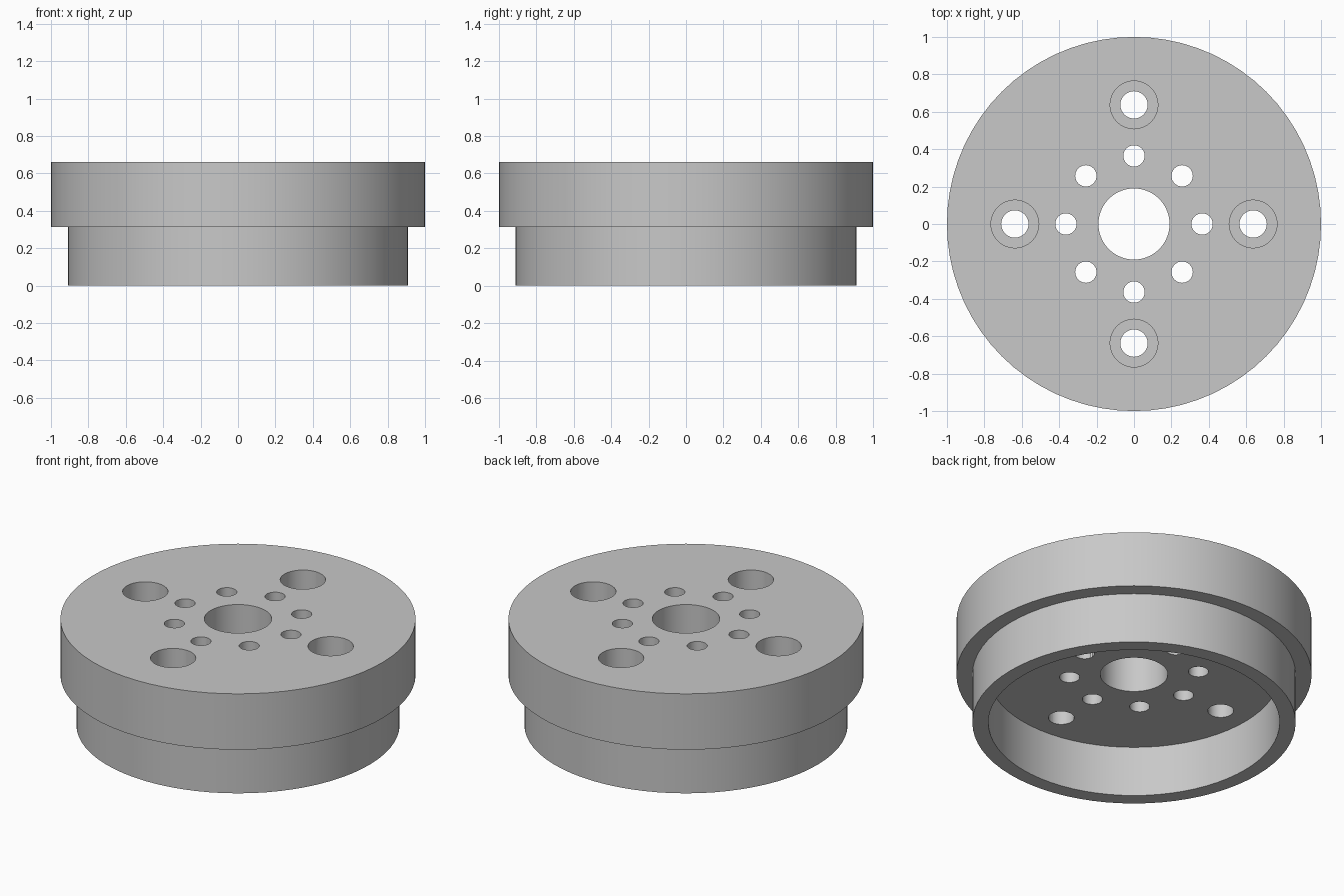
import bpy, bmesh, math

if "Cube" in bpy.data.objects:
    bpy.data.objects.remove(bpy.data.objects["Cube"])

SEG = 72
H, STEP = 0.66, 0.313          # total height, underside of the flange

grey = bpy.data.materials.new("machined grey")
grey.diffuse_color = (0.58, 0.58, 0.58, 1)
grey.use_nodes = True
grey.node_tree.nodes["Principled BSDF"].inputs["Base Color"].default_value = grey.diffuse_color


def lathe(name, profile, seg, center=(0, 0)):
    """Revolve a closed (radius, z) profile about a vertical axis."""
    bm = bmesh.new()
    rings = []
    for i in range(seg):
        a = 2 * math.pi * i / seg
        rings.append([bm.verts.new((center[0] + r * math.cos(a),
                                    center[1] + r * math.sin(a), z)) for r, z in profile])
    n = len(profile)
    for i in range(seg):
        p, q = rings[i], rings[(i + 1) % seg]
        for j in range(n):
            k = (j + 1) % n
            bm.faces.new((p[j], q[j], q[k], p[k]))
    bmesh.ops.remove_doubles(bm, verts=bm.verts, dist=1e-6)
    bmesh.ops.recalc_face_normals(bm, faces=bm.faces)
    me = bpy.data.meshes.new(name)
    bm.to_mesh(me)
    bm.free()
    ob = bpy.data.objects.new(name, me)
    bpy.context.collection.objects.link(ob)
    me.materials.append(grey)
    return ob


# Flanged hub: thick plate with centre bore and a thin locating rim below
hub = lathe("flanged_hub", [(0.19, STEP), (0.82, STEP), (0.82, 0), (0.91, 0),
                            (0.91, STEP), (1, STEP), (1, H), (0.19, H)], SEG)

# Hole cutters: eight plain holes and four counterbored bolt holes
cutters = []
LOW, HIGH, SEAT = 0.2, 0.8, H - 0.16


def add_cutters(name, count, dist, profile):
    for i in range(count):
        a = 2 * math.pi * i / count
        c = lathe(f"{name}_{i + 1}", profile, 32, (dist * math.cos(a), dist * math.sin(a)))
        c.hide_render = True
        cutters.append(c)


add_cutters("small_hole_cutter", 8, 0.364,
            [(0, LOW), (0.057, LOW), (0.057, HIGH), (0, HIGH)])
add_cutters("bolt_hole_cutter", 4, 0.637,
            [(0, LOW), (0.073, LOW), (0.073, SEAT), (0.128, SEAT), (0.128, HIGH), (0, HIGH)])

# Cut the holes, apply, and drop the cutters
bpy.context.view_layer.objects.active = hub
hub.select_set(True)
for c in cutters:
    mod = hub.modifiers.new("cut", 'BOOLEAN')
    mod.operation, mod.solver, mod.object = 'DIFFERENCE', 'EXACT', c
    bpy.ops.object.modifier_apply(modifier=mod.name)
for c in cutters:
    bpy.data.objects.remove(c)

# Smooth round walls with crisp edges
bpy.ops.object.shade_smooth_by_angle(angle=math.radians(30))
